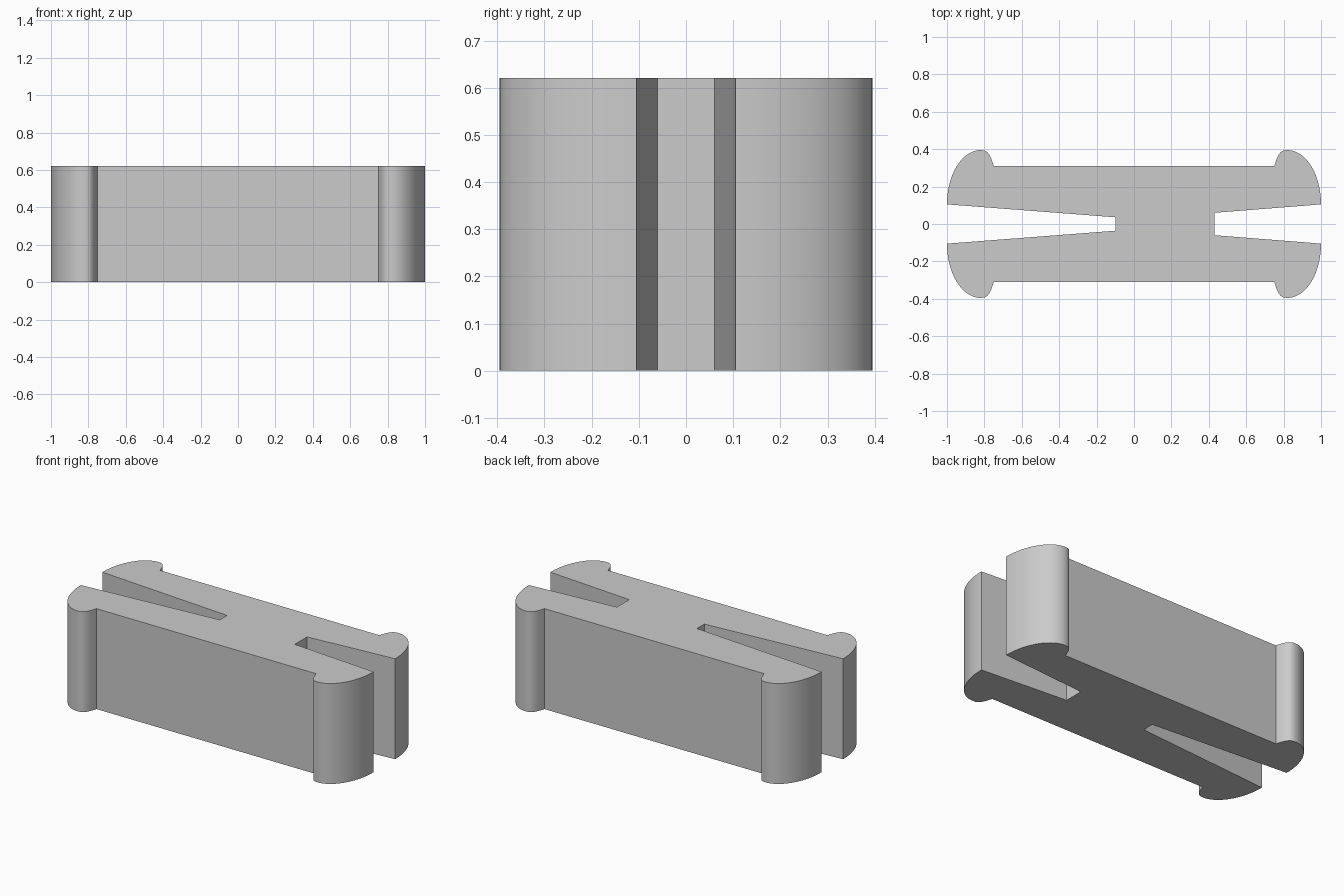
import bpy, bmesh, math

if "Cube" in bpy.data.objects:
    bpy.data.objects.remove(bpy.data.objects["Cube"], do_unlink=True)

HEIGHT = 0.62
TIP_Y = 0.105      # slot half width at the open ends
HEAD_X = 0.82      # where each bulging head is widest
HEAD_Y = 0.395

grey = bpy.data.materials.new("light_grey")
grey.use_nodes = True
grey.diffuse_color = (0.6, 0.6, 0.6, 1)
grey.node_tree.nodes["Principled BSDF"].inputs["Base Color"].default_value = (0.6, 0.6, 0.6, 1)


def quarter(slot_x, slot_y):
    """Half of one end's outline, from the slot floor round the head to the side wall."""
    points = [(slot_x, slot_y)]
    steps = 20
    for i in range(steps + 1):
        a = math.pi / 2 * i / steps
        points.append((HEAD_X + (1 - HEAD_X) * math.cos(a),
                       TIP_Y + (HEAD_Y - TIP_Y) * math.sin(a)))
    # rounded shoulder dropping back to the side wall
    points += [(0.80, 0.393), (0.785, 0.385), (0.772, 0.368), (0.76, 0.342), (0.75, 0.31)]
    return points


# Outline: a narrow deep slot on the right end and a shallower one on the left
left_end = quarter(0.43, 0.06)
right_end = [(-x, y) for x, y in quarter(0.10, 0.036)]
back = left_end + right_end[::-1]
outline = back + [(x, -y) for x, y in reversed(back)]

# Extrude the outline into the clip body
bm = bmesh.new()
base = bm.faces.new([bm.verts.new((x, y, 0)) for x, y in outline])
top = bmesh.ops.extrude_face_region(bm, geom=[base], use_keep_orig=True)
bmesh.ops.translate(bm, vec=(0, 0, HEIGHT),
                    verts=[v for v in top["geom"] if isinstance(v, bmesh.types.BMVert)])
bmesh.ops.recalc_face_normals(bm, faces=bm.faces[:])
mesh = bpy.data.meshes.new("slotted_clip")
bm.to_mesh(mesh)
bm.free()
mesh.materials.append(grey)

clip = bpy.data.objects.new("slotted_clip", mesh)
bpy.context.collection.objects.link(clip)
bpy.ops.object.select_all(action="DESELECT")
clip.select_set(True)
bpy.context.view_layer.objects.active = clip
bpy.ops.object.shade_smooth_by_angle(angle=math.radians(30))
